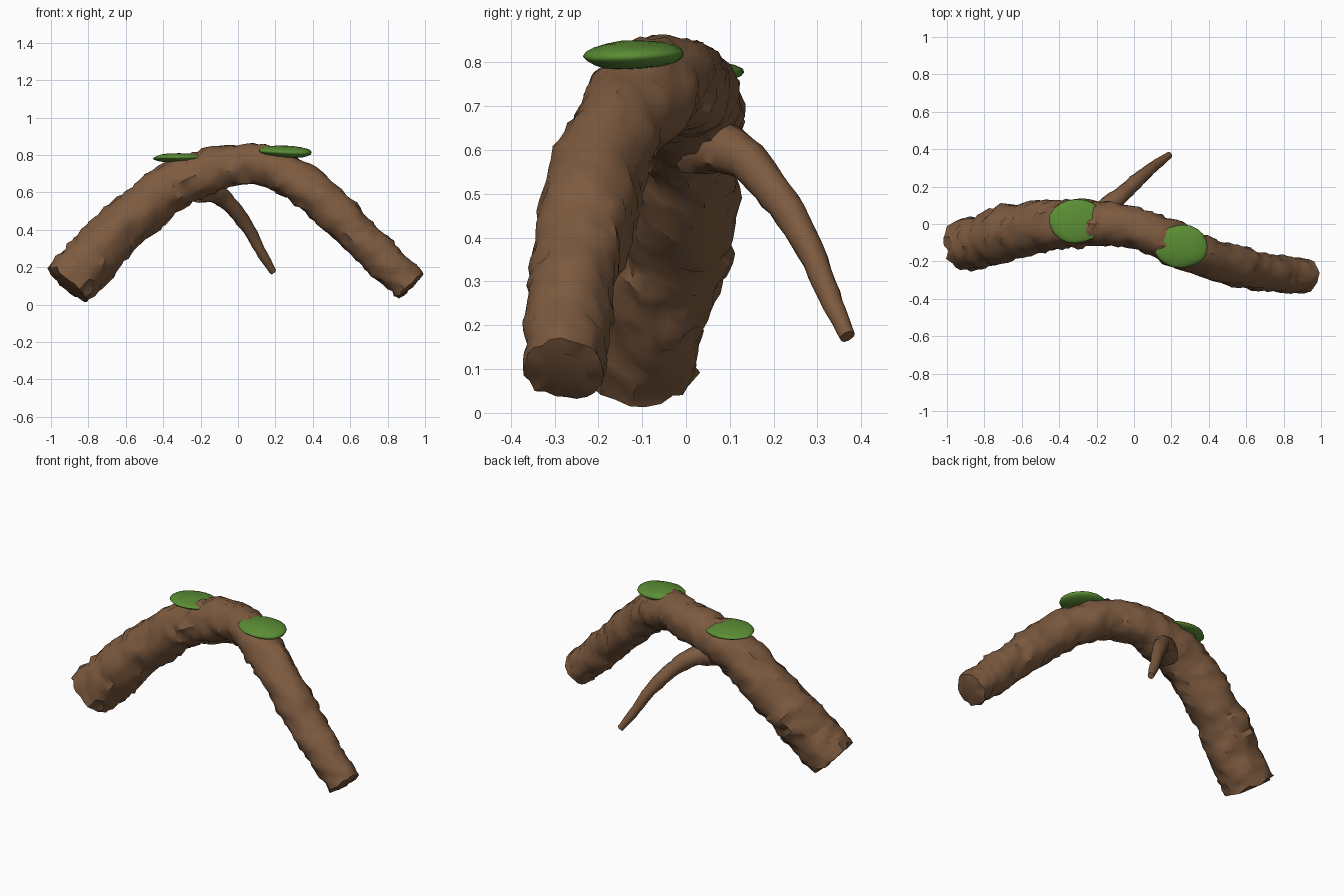
import bpy, bmesh, math
from mathutils import Vector, noise

cube = bpy.data.objects.get("Cube")
if cube:
    bpy.data.objects.remove(cube, do_unlink=True)


def make_material(name, colour):
    mat = bpy.data.materials.new(name)
    mat.use_nodes = True
    mat.diffuse_color = colour
    bsdf = mat.node_tree.nodes["Principled BSDF"]
    bsdf.inputs["Base Color"].default_value = colour
    bsdf.inputs["Roughness"].default_value = 0.9
    return mat


bark = make_material("bark brown", (0.205, 0.103, 0.05, 1))
moss = make_material("moss green", (0.105, 0.27, 0.035, 1))


def finish(bm, name, mat, angle):
    bmesh.ops.recalc_face_normals(bm, faces=bm.faces)
    mesh = bpy.data.meshes.new(name)
    bm.to_mesh(mesh)
    bm.free()
    mesh.materials.append(mat)
    obj = bpy.data.objects.new(name, mesh)
    bpy.context.collection.objects.link(obj)
    bpy.ops.object.select_all(action="DESELECT")
    obj.select_set(True)
    bpy.context.view_layer.objects.active = obj
    bpy.ops.object.shade_smooth_by_angle(angle=math.radians(angle))
    return obj


def spline(points, steps):
    """Catmull-Rom samples of (x, y, z, radius) points."""
    pts = [Vector(p) for p in points]
    pts = [2 * pts[0] - pts[1]] + pts + [2 * pts[-1] - pts[-2]]
    out = []
    for a, b, c, d in zip(pts, pts[1:], pts[2:], pts[3:]):
        for i in range(steps):
            t = i / steps
            out.append(b + (c - a) * t / 2 + (2 * a - 5 * b + 4 * c - d) * t * t / 2
                       + (3 * b - a - 3 * c + d) * t ** 3 / 2)
    return out + [pts[-2]]


def wooden_limb(name, points, steps, sides, lumps, ridges):
    """Tube along a path, with broad lumps and fine bark ridges."""
    path = spline(points, steps)
    bm = bmesh.new()
    rings = []
    for i, p in enumerate(path):
        centre, radius = p.to_3d(), p.w
        tangent = (path[min(i + 1, len(path) - 1)] - path[max(i - 1, 0)]).to_3d().normalized()
        side = tangent.cross(Vector((0, 0, 1))).normalized()
        up = side.cross(tangent)
        ring = []
        for j in range(sides):
            a = math.tau * j / sides
            out = side * math.cos(a) + up * math.sin(a)
            spot = centre + out * radius
            scale = 1 + lumps * noise.noise(spot * 6) + ridges * noise.noise(spot * 22)
            slip = tangent * radius * ridges * noise.noise(spot * 30 + Vector((5, 3, 1)))
            ring.append(bm.verts.new(centre + out * radius * scale + slip))
        rings.append(ring)
    for r, s in zip(rings, rings[1:]):
        for j in range(sides):
            k = (j + 1) % sides
            bm.faces.new((r[j], r[k], s[k], s[j]))
    # Broken ends, slightly domed
    for ring, p, q in ((rings[0], path[0], path[1]), (rings[-1], path[-1], path[-2])):
        outward = (p - q).to_3d().normalized()
        inner = [bm.verts.new(p.to_3d().lerp(v.co, 0.6) + outward * p.w * 0.08) for v in ring]
        for j in range(sides):
            k = (j + 1) % sides
            bm.faces.new((ring[j], ring[k], inner[k], inner[j]))
        bm.faces.new(inner)
    return finish(bm, name, bark, 40)


# Arched main trunk
wooden_limb("arched_trunk", [
    (-0.91, -0.12, 0.11, 0.138), (-0.77, -0.08, 0.26, 0.142), (-0.6, -0.035, 0.43, 0.138),
    (-0.4, 0.0, 0.6, 0.13), (-0.2, 0.0, 0.70, 0.125), (0, -0.02, 0.747, 0.11),
    (0.2, -0.1, 0.722, 0.112), (0.4, -0.18, 0.6, 0.11), (0.6, -0.235, 0.415, 0.106),
    (0.77, -0.265, 0.25, 0.1), (0.92, -0.28, 0.1, 0.098)], 8, 24, 0.14, 0.17)

# Thin side branch
wooden_limb("side_branch", [
    (-0.22, 0.02, 0.61, 0.07), (-0.12, 0.11, 0.595, 0.055), (-0.03, 0.19, 0.52, 0.043),
    (0.06, 0.27, 0.4, 0.034), (0.13, 0.325, 0.27, 0.026), (0.19, 0.37, 0.175, 0.019)],
    5, 12, 0.1, 0.15)


# Flattened moss cushions
def moss_cushion(name, centre, size, tilt):
    bm = bmesh.new()
    bmesh.ops.create_uvsphere(bm, u_segments=20, v_segments=10, radius=1)
    for v in bm.verts:
        v.co *= 1 + 0.08 * noise.noise(v.co * 1.5 + Vector(centre) * 9)
    obj = finish(bm, name, moss, 50)
    obj.location, obj.scale, obj.rotation_euler = centre, size, tilt


moss_cushion("moss_right", (-0.31, 0.015, 0.783), (0.143, 0.118, 0.026), (-0.05, 0, 0))
moss_cushion("moss_left", (0.253, -0.12, 0.817), (0.148, 0.115, 0.033), (0.03, 0.04, 0))
